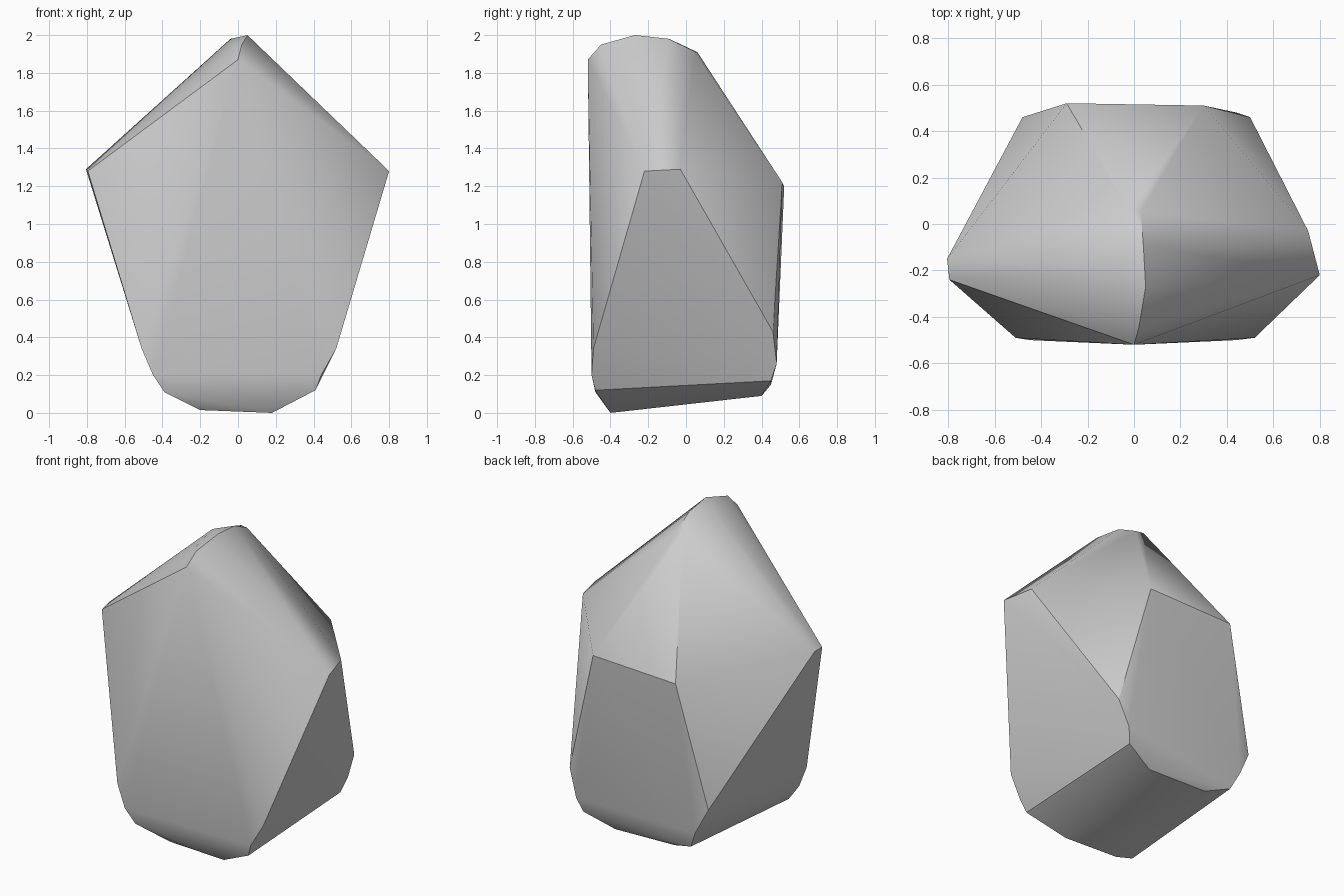
import bpy, bmesh, math

if "Cube" in bpy.data.objects:
    bpy.data.objects.remove(bpy.data.objects["Cube"])

# Corner rings of the chipped stone, from top to bottom (x, y, z)
crest = [(0, -.52, 1.87), (.02, -.45, 1.95), (-.03, -.38, 1.94), (.05, -.27, 2.0),
         (-.04, -.2, 1.98), (.04, -.09, 1.98), (.03, .05, 1.91), (-.02, .06, 1.91)]
shoulder = [(.8, -.22, 1.28), (.75, -.03, 1.29), (.3, .51, 1.22),
            (-.29, .52, 1.2), (-.805, -.15, 1.29), (-.795, -.24, 1.28)]
lower_front = [(.52, -.49, .34), (-.51, -.49, .34), (.44, -.5, .2), (-.45, -.5, .2),
               (.41, -.48, .12), (-.39, -.48, .11), (.18, -.4, 0), (-.2, -.4, .015)]
lower_back = [(.5, .46, .43), (-.48, .46, .42), (.44, .48, .26), (-.4, .48, .26),
              (.41, .45, .17), (-.35, .45, .15), (.22, .4, .09), (-.2, .4, .1)]

# Wrap the corners in a convex skin
bm = bmesh.new()
for p in crest + shoulder + lower_front + lower_back:
    bm.verts.new(p)
bmesh.ops.convex_hull(bm, input=bm.verts[:])
bmesh.ops.delete(bm, geom=[v for v in bm.verts if not v.link_faces], context='VERTS')
bmesh.ops.dissolve_limit(bm, angle_limit=math.radians(2), verts=bm.verts[:], edges=bm.edges[:])
bmesh.ops.recalc_face_normals(bm, faces=bm.faces[:])
mesh = bpy.data.meshes.new("rock")
bm.to_mesh(mesh)
bm.free()

# Soft shading over small bevels, hard creases elsewhere
rock = bpy.data.objects.new("rock", mesh)
bpy.context.collection.objects.link(rock)
bpy.context.view_layer.objects.active = rock
rock.select_set(True)
bpy.ops.object.shade_smooth_by_angle(angle=math.radians(30))
